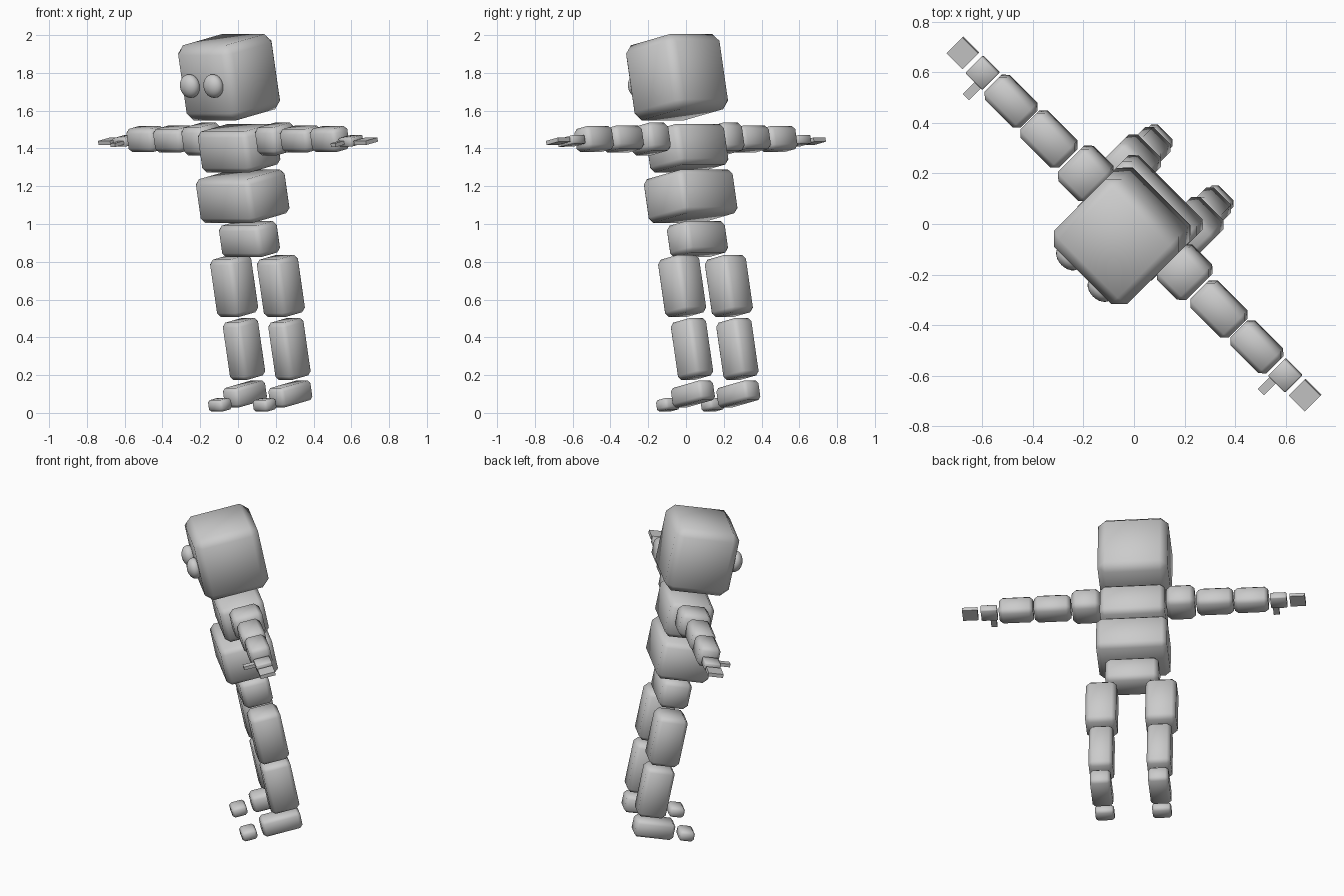
import bpy, bmesh, math
from mathutils import Matrix, Vector

if "Cube" in bpy.data.objects:
    bpy.data.objects.remove(bpy.data.objects["Cube"])

# Body axes: sideways, backwards and up, turned 45 degrees and leaning forward
R2 = math.sqrt(2)
LEAN = math.radians(11.5)
S, C = math.sin(LEAN), math.cos(LEAN)
SIDE = Vector((1, -1, 0)) / R2
BACK = Vector((C / R2, C / R2, S))
UP = Vector((-S / R2, -S / R2, C))
ROT = Matrix((SIDE, BACK, UP)).transposed().to_4x4()

grey = bpy.data.materials.new("light_grey")
grey.diffuse_color = (0.6, 0.6, 0.6, 1)
grey.use_nodes = True
grey.node_tree.nodes["Principled BSDF"].inputs["Base Color"].default_value = grey.diffuse_color


def add(name, bm, side, back, z):
    """Place a mesh by sideways offset, horizontal back offset and height."""
    for f in bm.faces:
        f.smooth = True
    me = bpy.data.meshes.new(name)
    bm.to_mesh(me)
    bm.free()
    me.materials.append(grey)
    ob = bpy.data.objects.new(name, me)
    pos = SIDE * side + Vector((back / R2, back / R2, z))
    ob.matrix_world = Matrix.Translation(pos) @ ROT
    bpy.context.collection.objects.link(ob)
    return ob


def block(name, size, side, back, z, chamfer):
    """Box with chamfered edges and soft shading."""
    bm = bmesh.new()
    bmesh.ops.create_cube(bm, size=1)
    bmesh.ops.scale(bm, vec=size, verts=bm.verts)
    if chamfer:
        bmesh.ops.bevel(bm, geom=bm.edges[:], offset=chamfer, segments=1,
                        affect='EDGES', profile=0.5)
    ob = add(name, bm, side, back, z)
    if not chamfer:
        for p in ob.data.polygons:
            p.use_smooth = False


def eye(name, side):
    bm = bmesh.new()
    bmesh.ops.create_uvsphere(bm, u_segments=24, v_segments=16, radius=1)
    bmesh.ops.scale(bm, vec=(0.06, 0.045, 0.063), verts=bm.verts)
    add(name, bm, side, -0.272, 1.73)


# Head and trunk
block("head", (0.41, 0.385, 0.405), 0, -0.067, 1.777, 0.045)
block("chest", (0.38, 0.265, 0.22), 0, 0.008, 1.402, 0.028)
block("torso", (0.415, 0.31, 0.235), 0, 0.035, 1.147, 0.028)
block("pelvis", (0.31, 0.175, 0.17), 0, 0.086, 0.92, 0.025)

# Paired parts: name, (width, depth, height), side, back, z, chamfer
PAIRS = [
    ("thigh", (0.18, 0.18, 0.31), 0.175, 0.146, 0.672, 0.025),
    ("shin", (0.14, 0.17, 0.31), 0.17, 0.215, 0.338, 0.022),
    ("foot", (0.12, 0.235, 0.105), 0.17, 0.222, 0.10, 0.018),
    ("toe", (0.11, 0.09, 0.062), 0.167, 0.032, 0.043, 0.014),
    ("shoulder", (0.165, 0.18, 0.15), 0.276, 0.007, 1.45, 0.026),
    ("upper_arm", (0.215, 0.14, 0.125), 0.475, 0.0, 1.45, 0.024),
    ("forearm", (0.20, 0.125, 0.125), 0.687, 0.0, 1.45, 0.022),
    ("palm", (0.095, 0.095, 0.045), 0.846, 0.0, 1.44, 0.005),
    ("fingers", (0.09, 0.09, 0.022), 0.957, 0.0, 1.438, 0),
    ("thumb", (0.035, 0.067, 0.02), 0.825, -0.08, 1.424, 0),
]
for sign, tag in ((-1, "right"), (1, "left")):
    for name, size, side, back, z, chamfer in PAIRS:
        block(f"{tag}_{name}", size, sign * side, back, z, chamfer)
    eye(f"{tag}_eye", sign * 0.088)
